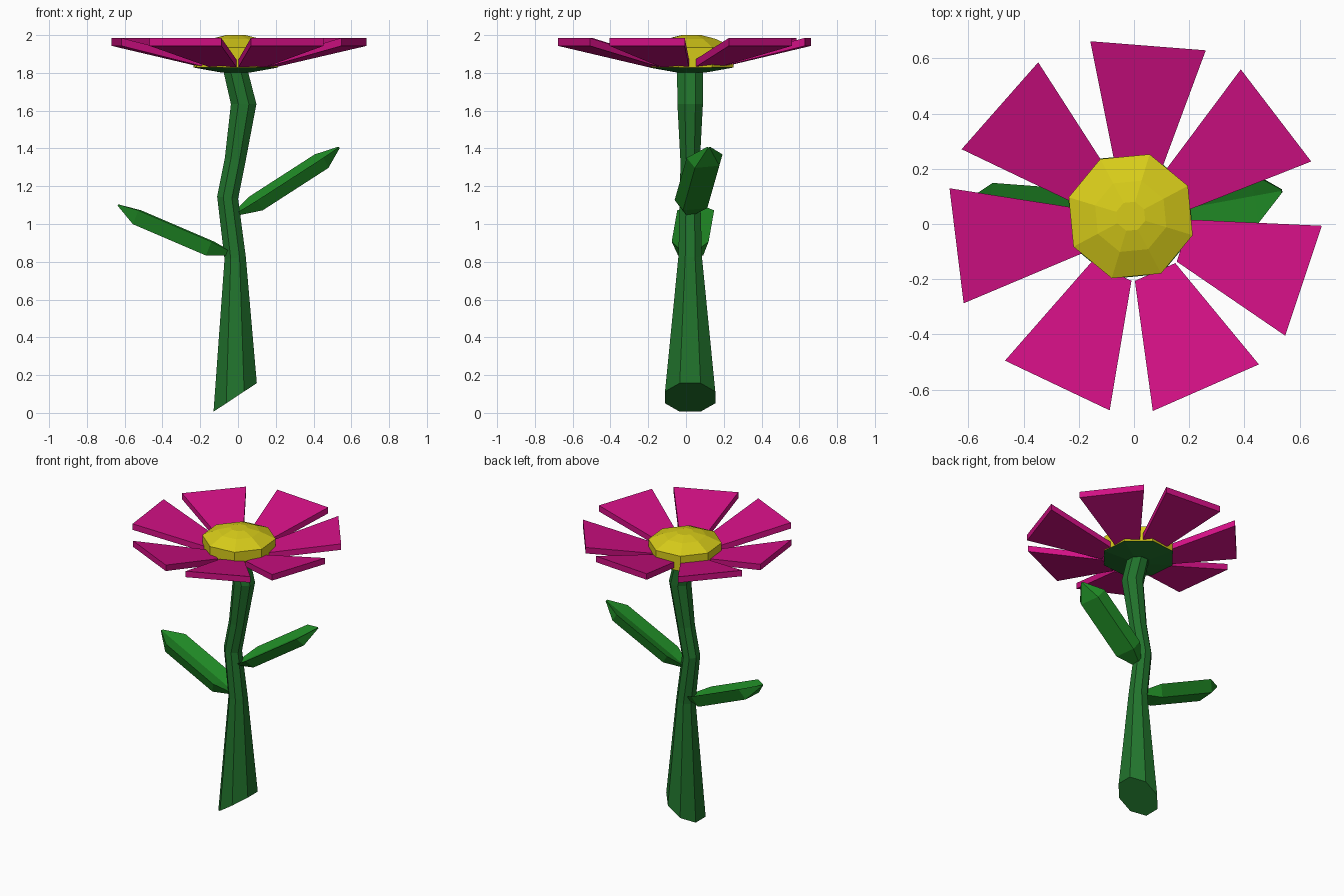
import bpy, bmesh
from math import sin, cos, pi, radians
from mathutils import Vector, Matrix

if "Cube" in bpy.data.objects:
    bpy.data.objects.remove(bpy.data.objects["Cube"])


def material(name, rgb):
    m = bpy.data.materials.new(name)
    m.diffuse_color = (*rgb, 1)
    m.use_nodes = True
    m.node_tree.nodes["Principled BSDF"].inputs["Base Color"].default_value = m.diffuse_color
    return m


GREEN = material("stem_green", (0.015, 0.17, 0.025))
LEAF = material("leaf_green", (0.015, 0.27, 0.02))
PINK = material("petal_pink", (0.64, 0.005, 0.23))
YELLOW = material("centre_yellow", (0.68, 0.6, 0.01))


def loft(name, rings, mat):
    """Join equal-length rings of points with quads and cap both ends."""
    bm = bmesh.new()
    rows = [[bm.verts.new(p) for p in ring] for ring in rings]
    n = len(rows[0])
    for a, b in zip(rows, rows[1:]):
        for i in range(n):
            j = (i + 1) % n
            bm.faces.new((a[i], a[j], b[j], b[i]))
    bm.faces.new(rows[0][::-1])
    bm.faces.new(rows[-1])
    bmesh.ops.recalc_face_normals(bm, faces=bm.faces)
    me = bpy.data.meshes.new(name)
    bm.to_mesh(me)
    bm.free()
    me.materials.append(mat)
    ob = bpy.data.objects.new(name, me)
    bpy.context.collection.objects.link(ob)
    return ob


def octagon(cx, cy, cz, rx, ry, slope=0.0, phase=22.5):
    pts = []
    for k in range(8):
        a = radians(phase + 45 * k)
        dx = rx * cos(a)
        pts.append((cx + dx, cy + ry * sin(a), cz + slope * dx))
    return pts


# Crooked stem with a slanted cut at the foot: x, z, x radius, y radius, slope
STEM = [(-0.015, 0.082, 0.124, 0.144, 0.66),
        (-0.015, 0.82, 0.061, 0.068, 0.1),
        (-0.055, 1.14, 0.06, 0.058, -0.1),
        (-0.015, 1.34, 0.059, 0.056, -0.2),
        (0.03, 1.635, 0.073, 0.073, 0.0),
        (-0.015, 1.82, 0.07, 0.075, 0.0)]
loft("stem", [octagon(x, 0.022, z, rx, ry, s) for x, z, rx, ry, s in STEM], GREEN)

# Flower head: green cup below, domed yellow centre above
HX, HY = -0.012, 0.028


def head(name, profile, mat):
    loft(name, [octagon(HX, HY, z, r, r, 0, 28) for r, z in profile], mat)


head("flower_cup", [(0.08, 1.802), (0.237, 1.829)], GREEN)
head("flower_centre", [(0.235, 1.829), (0.235, 1.935), (0.135, 1.98), (0.055, 2.0)], YELLOW)

# Seven wedge petals rising outwards
for i, deg in enumerate((85.5, 37.4, -18.5, -66.3, -115.4, 187, 138.6)):
    rot = Matrix.Rotation(radians(deg), 4, 'Z')
    rings = []
    for r, w, lo, hi in ((0.19, 0.08, 1.832, 1.872), (0.648, 0.21, 1.943, 1.985)):
        rings.append([rot @ Vector(p) for p in
                      ((r, -w, lo), (r, w, lo), (r, w, hi), (r, -w, hi))])
    loft(f"petal_{i + 1}", rings, PINK)


# Leaves: grooved top, narrower flat underside, pointed tip
def leaf(name, base, tip, depth, roll):
    base, tip = Vector(base), Vector(tip)
    axis = tip - base
    side = axis.cross(Vector((0, 0, 1))).normalized()
    side = Matrix.Rotation(radians(roll), 3, axis.normalized()) @ side
    up = side.cross(axis).normalized()
    rings = []
    for t, w, top, low in ((0.0, 0.035, 0.01, -0.012), (0.17, 0.098, 0.02, -depth),
                           (0.82, 0.098, 0.02, -depth), (1.0, 0.008, 0.004, -0.004)):
        section = ((-w, top), (0, top * 0.2 - 0.005 * (t < 1)), (w, top),
                   (w * 0.68, low), (-w * 0.68, low))
        rings.append([base + axis * t + side * s + up * u for s, u in section])
    loft(name, rings, LEAF)


leaf("right_leaf", (0.0, 0.022, 1.06), (0.535, 0.12, 1.405), 0.048, 6)
leaf("left_leaf", (-0.04, 0.015, 0.845), (-0.635, 0.06, 1.10), 0.06, 0)
